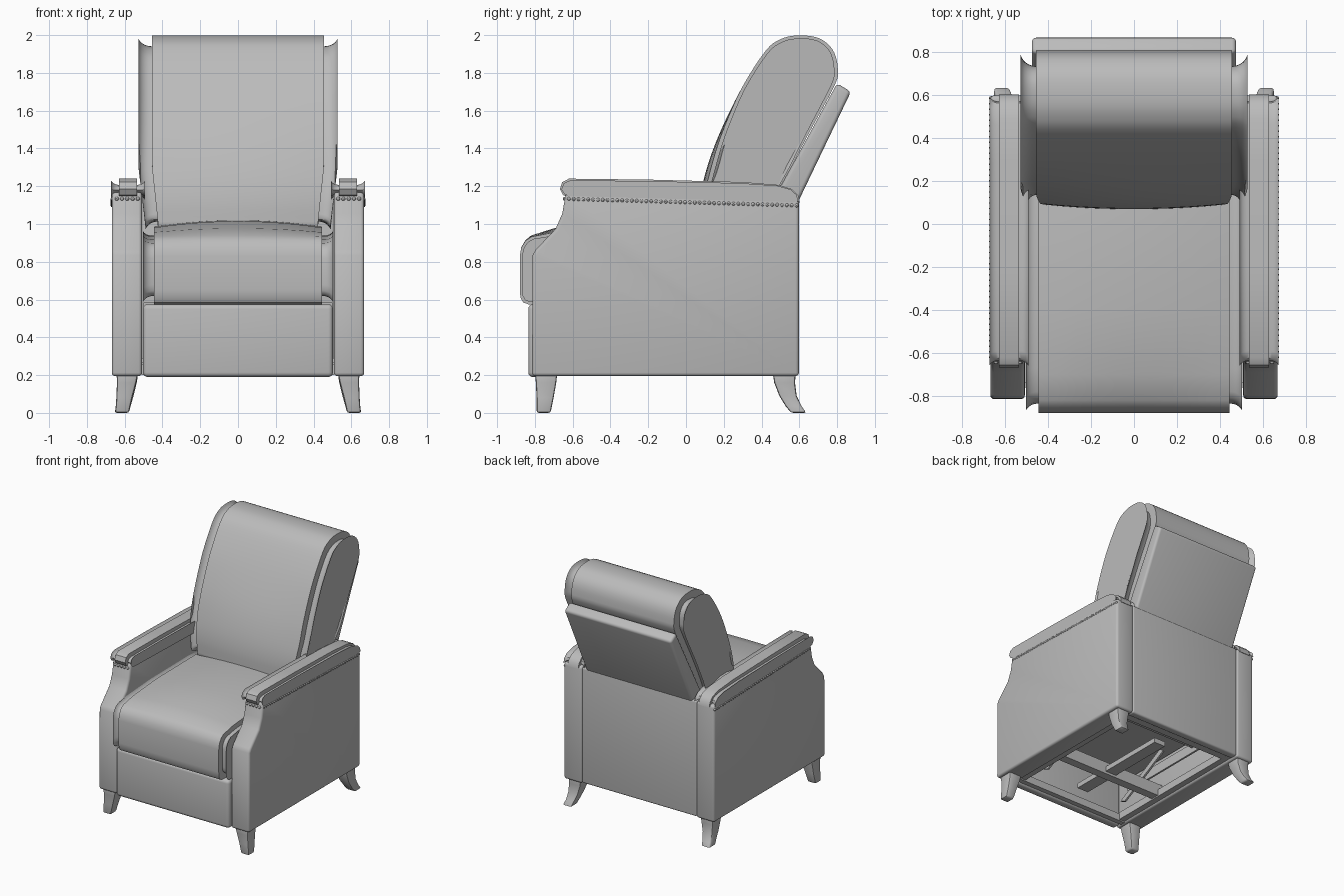
import bpy, bmesh, math
from mathutils import Vector

if "Cube" in bpy.data.objects:
    bpy.data.objects.remove(bpy.data.objects["Cube"])

grey = bpy.data.materials.new("grey upholstery")
grey.diffuse_color = (0.5, 0.5, 0.5, 1)
grey.use_nodes = True
grey.node_tree.nodes["Principled BSDF"].inputs["Base Color"].default_value = grey.diffuse_color


def finish(name, bm, bevel=0.0, segments=4):
    """Turn a bmesh into a smooth-shaded object with rounded sharp edges."""
    bmesh.ops.recalc_face_normals(bm, faces=bm.faces)
    mesh = bpy.data.meshes.new(name)
    bm.to_mesh(mesh)
    bm.free()
    mesh.materials.append(grey)
    ob = bpy.data.objects.new(name, mesh)
    bpy.context.collection.objects.link(ob)
    bpy.ops.object.select_all(action='DESELECT')
    ob.select_set(True)
    bpy.context.view_layer.objects.active = ob
    if bevel:
        mod = ob.modifiers.new("round", 'BEVEL')
        mod.width, mod.segments = bevel, segments
        mod.limit_method, mod.angle_limit = 'ANGLE', math.radians(35)
        bpy.ops.object.modifier_apply(modifier=mod.name)
    bpy.ops.object.shade_smooth_by_angle(angle=math.radians(40))
    return ob


def loft(rings):
    """Skin a list of equal-length closed rings and cap both ends."""
    bm = bmesh.new()
    vs = [[bm.verts.new(p) for p in ring] for ring in rings]
    n = len(vs[0])
    for a, b in zip(vs, vs[1:]):
        for i in range(n):
            j = (i + 1) % n
            bm.faces.new((a[i], a[j], b[j], b[i]))
    bm.faces.new(vs[0])
    bm.faces.new(vs[-1])
    return bm


def prism(name, profile, x0, x1, bevel=0.0, segments=4):
    """Extrude a (y, z) profile along x."""
    return finish(name, loft([[(x, y, z) for y, z in profile] for x in (x0, x1)]),
                  bevel, segments)


def box(name, x0, x1, y0, y1, z0, z1, bevel=0.0):
    return prism(name, [(y0, z0), (y1, z0), (y1, z1), (y0, z1)], x0, x1, bevel)


def cushion(name, profile, x0, x1, round_x, inset, tilt=0.0, shape=None, slices=10):
    """Extrude a profile along x with padded ends; the inset follows the tilt."""
    ca, sa = math.cos(tilt), math.sin(tilt)
    local = [(y * ca - z * sa, y * sa + z * ca) for y, z in profile]
    mid, half = [], []
    for k in (0, 1):
        lo, hi = min(p[k] for p in local), max(p[k] for p in local)
        mid.append((lo + hi) / 2)
        half.append((hi - lo) / 2)
    sign = 1 if x1 > x0 else -1
    arc = [math.pi / 2 * i / 6 for i in range(6)]
    ends = [(round_x * (1 - math.sin(a)), inset * math.cos(a)) for a in arc]
    stations = [(x0 + sign * d, c) for d, c in ends]
    a, b = x0 + sign * round_x, x1 - sign * round_x
    stations += [(a + (b - a) * i / slices, 0) for i in range(slices + 1)]
    stations += [(x1 - sign * d, c) for d, c in reversed(ends)]
    # order the first end from the outer face inwards
    stations[:6] = sorted(stations[:6], key=lambda s: s[0] * sign)
    stations[-6:] = sorted(stations[-6:], key=lambda s: s[0] * sign)
    rings = []
    for x, c in stations:
        ring = []
        for p in local:
            u, v = (mid[k] + (p[k] - mid[k]) * (1 - c / half[k]) for k in (0, 1))
            y, z = u * ca + v * sa, -u * sa + v * ca
            ring.append(shape(x, y, z) if shape else (x, y, z))
        rings.append(ring)
    return finish(name, loft(rings))


def smooth_profile(points, steps=4):
    """Closed Catmull-Rom curve through the points."""
    out, n = [], len(points)
    for i in range(n):
        p0, p1, p2, p3 = (Vector(points[(i + k) % n]) for k in (-1, 0, 1, 2))
        for s in range(steps):
            t = s / steps
            out.append(tuple(0.5 * (2 * p1 + (p2 - p0) * t
                       + (2 * p0 - 5 * p1 + 4 * p2 - p3) * t * t
                       + (3 * p1 - p0 - 3 * p2 + p3) * t ** 3)))
    return out


# Seat cushion with a crowned top
def seat_shape(x, y, z):
    crown = 0.045 * (1 - (x / 0.505) ** 2) * max(0, min(1, (z - 0.7) / 0.2))
    return (x, y, z + crown * min(1, (y + 0.88) / 0.3))


cushion("seat_cushion",
        [(-0.835, 0.575), (-0.862, 0.585), (-0.876, 0.61), (-0.88, 0.65), (-0.88, 0.83),
         (-0.872, 0.875), (-0.85, 0.91), (-0.82, 0.93), (-0.7, 0.95), (-0.4, 0.97),
         (0.1, 0.975), (0.38, 0.95), (0.38, 0.575)],
        -0.505, 0.505, 0.06, 0.045, 0, seat_shape)


# Reclined back cushion, bowed forward in the middle
def back_shape(x, y, z):
    u = x / 0.53
    taper = 1 - 0.07 * max(0, min(1, (1.3 - z) / 0.3))
    return (x * taper, y + 0.03 * u * u * max(0, min(1, (1.7 - z) / 0.4)), z)


cushion("back_cushion", smooth_profile(
    [(0.10, 0.97), (0.07, 1.04), (0.09, 1.22), (0.165, 1.45), (0.295, 1.72),
     (0.42, 1.915), (0.50, 1.978), (0.59, 1.998), (0.70, 1.985), (0.775, 1.925),
     (0.803, 1.83), (0.785, 1.73), (0.62, 1.45), (0.45, 1.15), (0.34, 0.97)]),
    -0.53, 0.53, 0.075, 0.06, math.radians(28), back_shape)

# Backrest shell and lower back panel
prism("backrest_shell",
      [(0.80, 1.745), (0.873, 1.70), (0.595, 1.12), (0.56, 1.05), (0.42, 1.05)],
      -0.475, 0.475, 0.02)
box("lower_back_panel", -0.51, 0.51, 0.53, 0.595, 0.2, 1.13, 0.015)

# Footrest panel
box("footrest_panel", -0.503, 0.503, -0.835, -0.76, 0.19, 0.575, 0.025)

# Underframe rails and recliner mechanism
box("front_rail", -0.51, 0.51, -0.76, -0.72, 0.2, 0.26)
box("rear_rail", -0.51, 0.51, 0.47, 0.53, 0.21, 0.29)
box("cross_beam", -0.5, 0.5, -0.34, -0.27, 0.22, 0.32)
box("rear_cross_beam", -0.46, 0.46, 0.2, 0.24, 0.4, 0.46)
box("centre_bar", -0.05, 0.05, -0.6, 0.3, 0.24, 0.28)
box("seat_deck", -0.5, 0.5, -0.74, 0.5, 0.55, 0.585)

LEG_FRONT = [(0.585, -0.74, 0.22, 0.058, 0.06), (0.59, -0.741, 0.16, 0.051, 0.054),
             (0.602, -0.746, 0.08, 0.042, 0.045), (0.614, -0.754, 0.0, 0.036, 0.037)]
LEG_REAR = [(0.585, 0.52, 0.22, 0.058, 0.062), (0.588, 0.522, 0.16, 0.052, 0.055),
            (0.597, 0.54, 0.09, 0.044, 0.046), (0.607, 0.57, 0.035, 0.038, 0.042),
            (0.616, 0.597, 0.0, 0.038, 0.04)]


def leg(name, sections, s):
    rings = [[(s * (x + a * i), y + b * j, z) for i, j in
              ((-1, -1), (1, -1), (1, 1), (-1, 1))] for x, y, z, a, b in sections]
    finish(name, loft(rings), 0.012, 2)


def nails(name, s):
    """Row of domed nail heads under the arm pad, outside and front."""
    bm = bmesh.new()
    spots = [(0.664, -0.62 + 1.205 * i / 47) for i in range(48)]
    spots += [(0.53 + 0.028 * i, -0.642) for i in range(5)]
    for x, y in spots:
        r = bmesh.ops.create_uvsphere(bm, u_segments=8, v_segments=6, radius=0.0105)
        z = 1.133 - 0.035 * (y + 0.63) / 1.22
        bmesh.ops.translate(bm, verts=r["verts"], vec=(s * x, y, z))
    finish(name, bm)


for side, s in (("right", 1), ("left", -1)):
    # Side panel with scooped front edge
    prism(side + "_arm_panel",
          [(-0.815, 0.195), (-0.812, 0.835), (-0.795, 0.865), (-0.69, 0.975),
           (-0.655, 1.055), (-0.635, 1.17), (0.598, 1.13), (0.598, 0.195)],
          s * 0.508, s * 0.668, 0.018, segments=3)
    # Rolled arm pad
    cushion(side + "_arm_pad",
            [(-0.62, 1.143), (-0.65, 1.153), (-0.668, 1.185), (-0.655, 1.222),
             (-0.62, 1.24), (-0.2, 1.235), (0.3, 1.222), (0.49, 1.207), (0.56, 1.185),
             (0.595, 1.15), (0.602, 1.11), (0.55, 1.108)],
            s * 0.49, s * 0.674, 0.045, 0.033, 0, None, 2)
    nails(side + "_nail_trim", s)
    # Underframe side rail and mechanism links
    box(side + "_side_rail", s * 0.46, s * 0.51, -0.74, 0.5, 0.21, 0.27)
    box(side + "_mechanism_plate", s * 0.40, s * 0.415, -0.55, 0.3, 0.36, 0.44)
    prism(side + "_mechanism_link",
          [(-0.6, 0.28), (-0.55, 0.26), (-0.1, 0.5), (-0.14, 0.53)], s * 0.37, s * 0.385)
    leg(side + "_front_leg", LEG_FRONT, s)
    leg(side + "_rear_leg", LEG_REAR, s)
